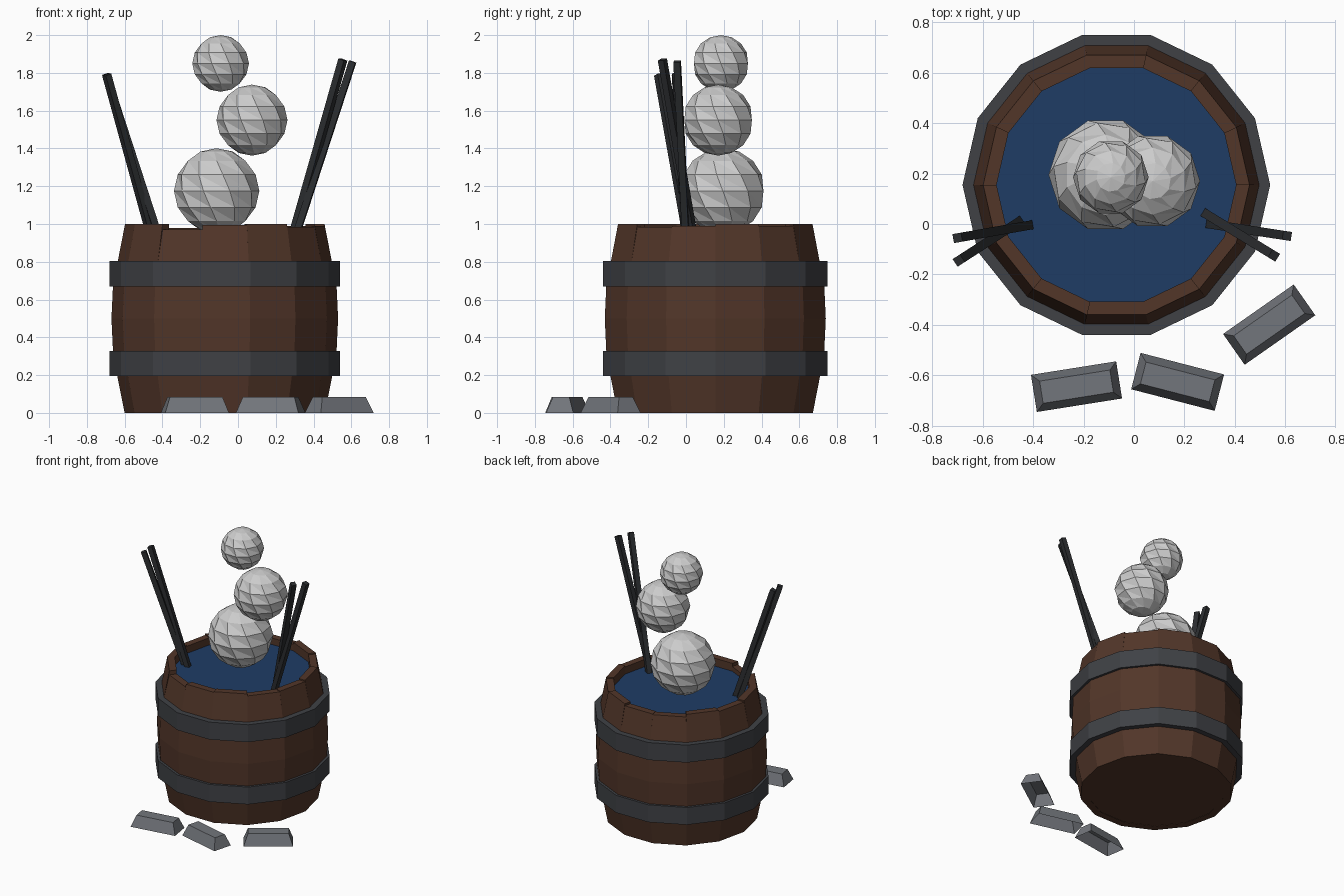
import bpy, bmesh, math
from mathutils import Vector, Matrix

if "Cube" in bpy.data.objects:
    bpy.data.objects.remove(bpy.data.objects["Cube"])

CX, CY, SIDES = -0.07, 0.155, 14


def material(name, rgb):
    m = bpy.data.materials.new(name)
    m.diffuse_color = (*rgb, 1)
    m.use_nodes = True
    m.node_tree.nodes["Principled BSDF"].inputs["Base Color"].default_value = m.diffuse_color
    return m


WOOD = material("wood", (0.085, 0.037, 0.022))
IRON = material("iron", (0.05, 0.053, 0.06))
WATER = material("water", (0.013, 0.045, 0.13))
COAL = material("dark_iron", (0.025, 0.027, 0.03))
STEEL = material("steel", (0.17, 0.18, 0.2))


def finish(name, bm, mat=None):
    bmesh.ops.recalc_face_normals(bm, faces=bm.faces)
    me = bpy.data.meshes.new(name)
    bm.to_mesh(me)
    bm.free()
    ob = bpy.data.objects.new(name, me)
    bpy.context.collection.objects.link(ob)
    if mat:
        me.materials.append(mat)
    return ob


def polar(r, i, z, n=SIDES):
    a = 2 * math.pi * i / n
    return (CX + r * math.cos(a), CY + r * math.sin(a), z)


def disc(name, r, z, mat):
    bm = bmesh.new()
    f = bm.faces.new([bm.verts.new(polar(r, i, z)) for i in range(SIDES)])
    ob = finish(name, bm, mat)
    return ob


# barrel: one bulging wedge per stave, rim heights slightly uneven
tops = [1.0, 0.99, 1.0, 0.985, 0.98, 1.0, 0.99, 1.0, 1.0, 0.97, 0.995, 1.0, 0.985, 0.99]
bm = bmesh.new()
for i, top in enumerate(tops):
    profile = [(0.53, 0), (0.57, 0.2), (0.592, 0.33), (0.6, 0.5), (0.592, 0.67),
               (0.567, 0.8), (0.528, top), (0.475, top), (0.475, 0.85), (0.475, 0)]
    a = [bm.verts.new(polar(r, i, z)) for r, z in profile]
    b = [bm.verts.new(polar(r, i + 1, z)) for r, z in profile]
    for k in range(len(profile)):
        j = (k + 1) % len(profile)
        bm.faces.new((a[k], a[j], b[j], b[k]))
    bm.faces.new(a)
    bm.faces.new(b)
finish("barrel_staves", bm, WOOD)
disc("barrel_bottom", 0.5, 0.002, WOOD)
disc("water_surface", 0.475, 0.935, WATER)

# iron hoops
for name, z0, z1 in (("lower_hoop", 0.195, 0.327), ("upper_hoop", 0.67, 0.803)):
    bm = bmesh.new()
    prof = [(0.61, z0), (0.61, z1), (0.55, z1), (0.55, z0)]
    rings = [[bm.verts.new(polar(r, i, z)) for r, z in prof] for i in range(SIDES)]
    for i in range(SIDES):
        a, b = rings[i], rings[(i + 1) % SIDES]
        for k in range(4):
            bm.faces.new((a[k], a[(k + 1) % 4], b[(k + 1) % 4], b[k]))
    finish(name, bm, IRON)


# faceted steam puffs: spheres with twisted rings
def puff(name, c, r, n=10, rows=8, twist=0.25):
    bm = bmesh.new()
    rings = []
    for k in range(1, rows):
        t = math.pi * k / rows
        rings.append([bm.verts.new((c[0] + r * math.sin(t) * math.cos(a),
                                    c[1] + r * math.sin(t) * math.sin(a),
                                    c[2] + r * math.cos(t)))
                      for a in (2 * math.pi * (i + k * twist) / n for i in range(n))])
    north = bm.verts.new((c[0], c[1], c[2] + r))
    south = bm.verts.new((c[0], c[1], c[2] - r))
    for i in range(n):
        j = (i + 1) % n
        bm.faces.new((north, rings[0][i], rings[0][j]))
        bm.faces.new((south, rings[-1][j], rings[-1][i]))
        for u, l in zip(rings, rings[1:]):
            bm.faces.new((u[i], l[i], l[j]))
            bm.faces.new((u[i], l[j], u[j]))
    finish(name, bm)


puff("large_puff", (-0.113, 0.195, 1.175), 0.226)
puff("middle_puff", (0.074, 0.17, 1.55), 0.188)
puff("small_puff", (-0.092, 0.185, 1.85), 0.15)


# square rods standing in the water
def rod(name, lo, hi, w=0.036):
    lo, hi = Vector(lo), Vector(hi)
    d = hi - lo
    bm = bmesh.new()
    bmesh.ops.create_cube(bm, size=1)
    bmesh.ops.scale(bm, vec=(w, w, d.length), verts=bm.verts)
    rot = d.to_track_quat('Z', 'Y').to_matrix().to_4x4()
    bmesh.ops.transform(bm, matrix=Matrix.Translation((lo + hi) / 2) @ rot, verts=bm.verts)
    finish(name, bm, COAL)


rod("left_rod_a", (-0.415, -0.005, 0.92), (-0.70, -0.055, 1.795))
rod("left_rod_b", (-0.455, 0.01, 0.92), (-0.695, -0.145, 1.79))
rod("right_rod_a", (0.30, 0.0, 0.92), (0.607, -0.047, 1.86))
rod("right_rod_b", (0.285, 0.04, 0.92), (0.555, -0.125, 1.87))


# tapered ingots on the ground, hollow underneath
def ingot(name, x, y, deg, L=0.342, W=0.149, h=0.083, inset=0.03):
    m = Matrix.Translation((x, y, 0)) @ Matrix.Rotation(math.radians(deg), 4, 'Z')
    bm = bmesh.new()
    corners = ((-1, -1), (1, -1), (1, 1), (-1, 1))
    lo = [bm.verts.new(m @ Vector((sx * L / 2, sy * W / 2, 0))) for sx, sy in corners]
    hi = [bm.verts.new(m @ Vector((sx * (L / 2 - inset), sy * (W / 2 - inset), h)))
          for sx, sy in corners]
    bm.faces.new(hi)
    for i in range(4):
        j = (i + 1) % 4
        bm.faces.new((lo[i], lo[j], hi[j], hi[i]))
    finish(name, bm, STEEL)


ingot("ingot_left", -0.228, -0.645, 9)
ingot("ingot_middle", 0.173, -0.626, -14.5)
ingot("ingot_right", 0.536, -0.399, 35)
